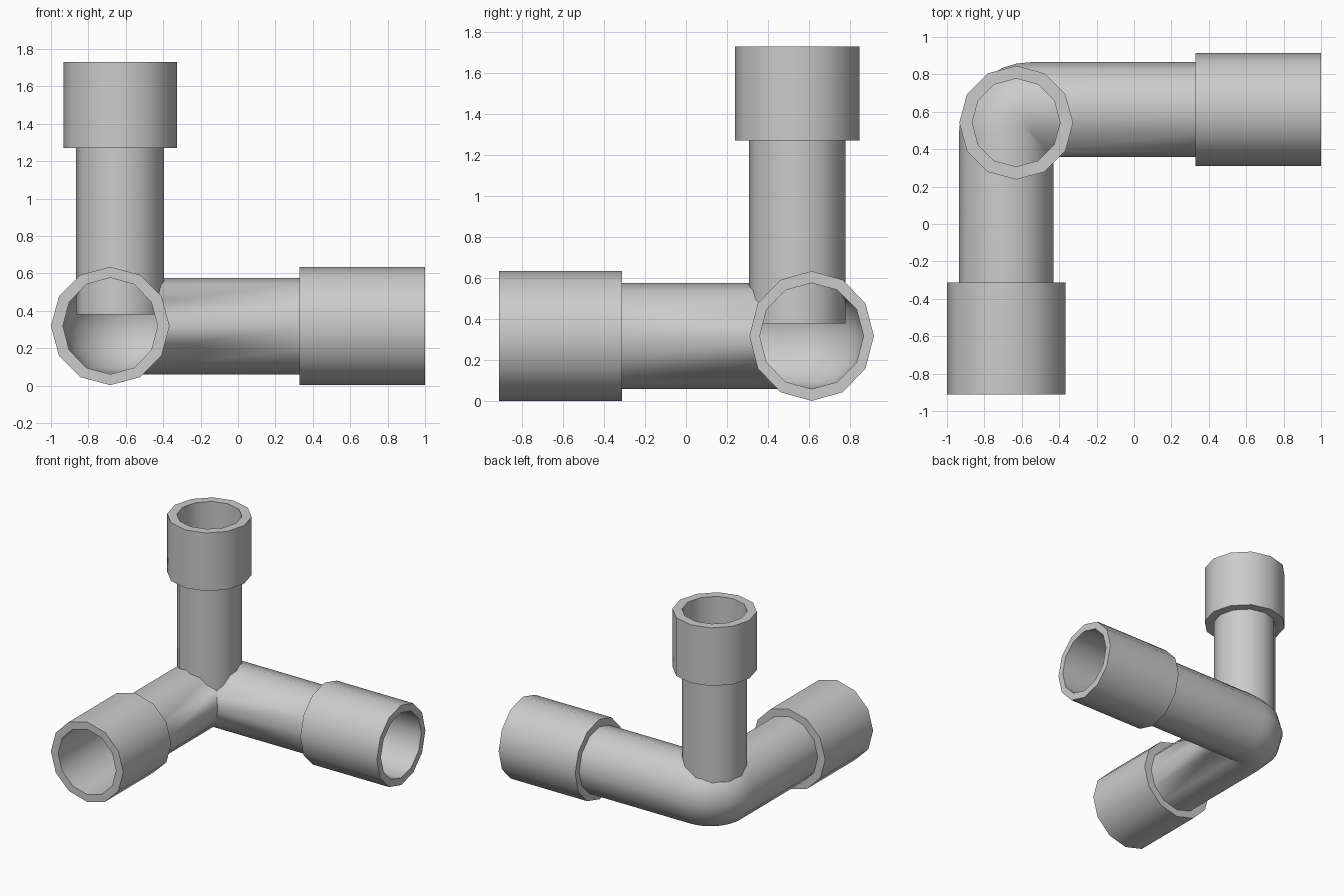
import bpy, bmesh, math
from mathutils import Vector

if "Cube" in bpy.data.objects:
    bpy.data.objects.remove(bpy.data.objects["Cube"])

SIDES = 12
UP = Vector((0, 0, 1))


def skin(name, rings):
    """Bridge a list of equal-sized point rings into an open skin."""
    bm = bmesh.new()
    loops = [[bm.verts.new(p) for p in ring] for ring in rings]
    for a, b in zip(loops, loops[1:]):
        for i in range(SIDES):
            j = (i + 1) % SIDES
            bm.faces.new((a[i], a[j], b[j], b[i]))
    bmesh.ops.remove_doubles(bm, verts=bm.verts, dist=0.0005)
    bmesh.ops.recalc_face_normals(bm, faces=bm.faces)
    mesh = bpy.data.meshes.new(name)
    bm.to_mesh(mesh)
    bm.free()
    ob = bpy.data.objects.new(name, mesh)
    bpy.context.collection.objects.link(ob)
    bpy.ops.object.select_all(action='DESELECT')
    ob.select_set(True)
    bpy.context.view_layer.objects.active = ob
    bpy.ops.object.shade_smooth_by_angle(angle=math.radians(40))
    return ob


def ring(centre, u, v, ru, rv):
    pts = []
    for i in range(SIDES):
        a = 2 * math.pi * i / SIDES
        pts.append(Vector(centre) + u * (ru * math.cos(a)) + v * (rv * math.sin(a)))
    return pts


def socket(name, start, end, u, v, outer, inner):
    """Thick collar: back step, outer wall and front rim."""
    return skin(name, [ring(start, u, v, *inner), ring(start, u, v, *outer),
                       ring(end, u, v, *outer), ring(end, u, v, *inner)])


# Horizontal elbow pipe: straight arm, tight rounded bend, straight arm
X, Y, Z, BEND = -0.683, 0.612, 0.319, 0.13
RH, RV = 0.253, 0.258
hub = Vector((X + BEND, Y - BEND, Z))
px, py = Vector((1, 0, 0)), Vector((0, -1, 0))


def bend_ring(t):
    inward = px * math.cos(t) + py * math.sin(t)
    pts = []
    for i in range(SIDES):
        a = 2 * math.pi * i / SIDES
        s, h = RH * math.cos(a), RV * math.sin(a)
        if s > BEND:      # inner side meets in a mitre instead of folding over
            p = hub + (px + py) * (s - BEND)
        else:
            p = hub - inward * (BEND - s)
        pts.append(p + UP * h)
    return pts


rings = [ring((X, -0.912, Z), px, UP, RH, RV), ring((X, -0.312, Z), px, UP, RH, RV)]
rings += [bend_ring(math.pi / 2 * k / 8) for k in range(9)]
rings += [ring((0.33, Y, Z), py, UP, RH, RV), ring((1, Y, Z), py, UP, RH, RV)]
skin("elbow_pipe", rings)

# Collars on the two horizontal arms
socket("front_socket", (X, -0.312, Z), (X, -0.912, Z), px, UP, (0.317, 0.316), (RH, RV))
socket("side_socket", (0.33, Y, Z), (1, Y, Z), py, UP, (0.303, 0.316), (RH, RV))

# Upright pipe that pierces the elbow, and its collar
VX, VY = -0.63, 0.542
back = Vector((0, 1, 0))
skin("upright_pipe", [ring((VX, VY, z), px, back, 0.235, 0.235) for z in (0.38, 1.27, 1.73)])
socket("upright_socket", (VX, VY, 1.27), (VX, VY, 1.73), px, back, (0.304, 0.304), (0.235, 0.235))
